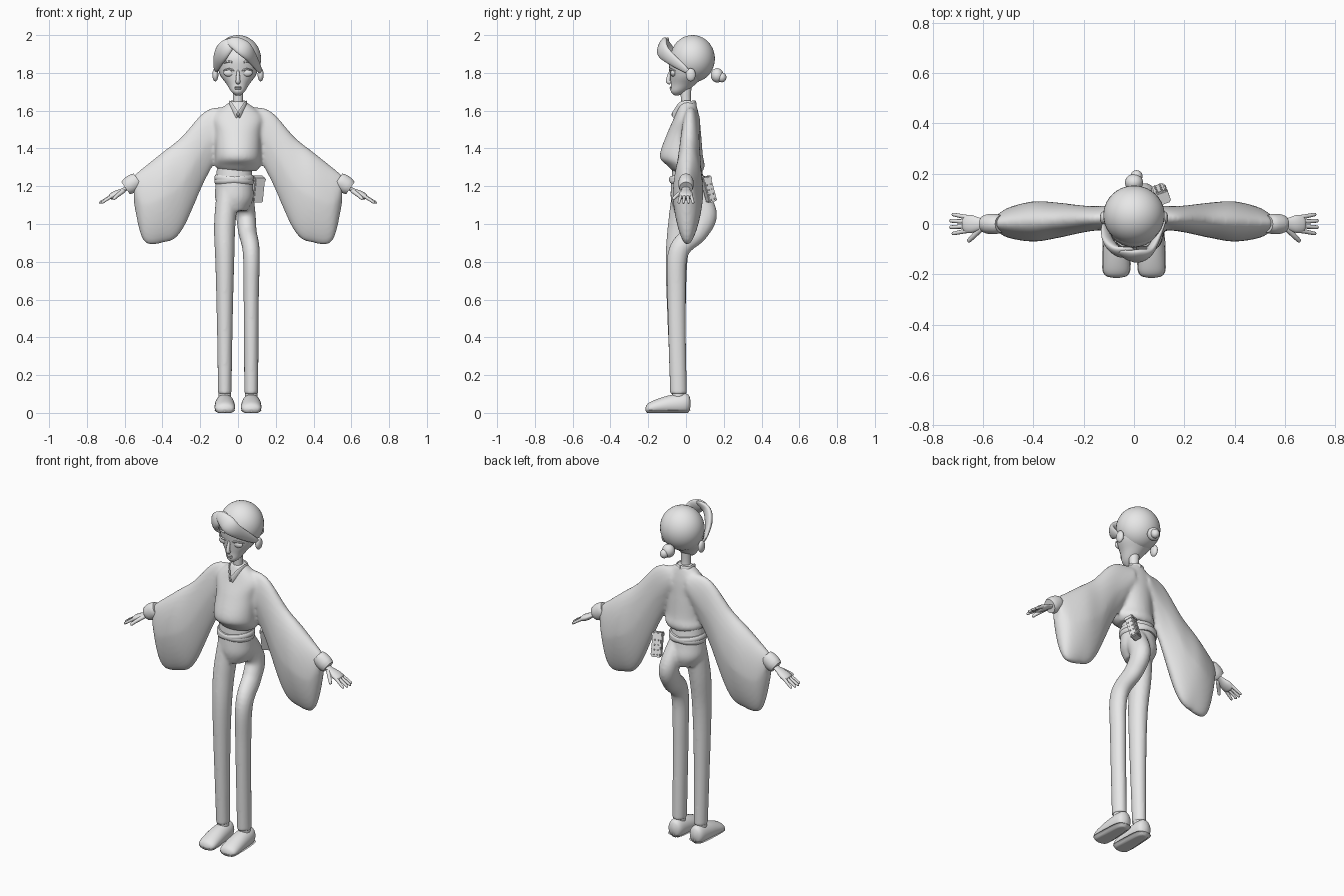
import bpy, bmesh, math
from mathutils import Vector, Matrix

if "Cube" in bpy.data.objects:
    bpy.data.objects.remove(bpy.data.objects["Cube"], do_unlink=True)

grey = bpy.data.materials.new("clay_grey")
grey.use_nodes = True
clay = (0.8, 0.8, 0.8, 1)
grey.diffuse_color = clay
grey.node_tree.nodes["Principled BSDF"].inputs["Base Color"].default_value = clay

X, Y, Z = Vector((1, 0, 0)), Vector((0, 1, 0)), Vector((0, 0, 1))


def spline(points, steps):
    """Sample a smooth curve through tuples of any length at even steps."""
    last = len(points) - 1
    samples = []
    for step in range(steps + 1):
        place = step / steps * last
        i = min(int(place), last - 1)
        t = place - i
        near = [points[max(0, min(last, i + j))] for j in (-1, 0, 1, 2)]
        samples.append(tuple(
            b + t * (c - a + t * (2 * a - 5 * b + 4 * c - d + t * (3 * b - a - 3 * c + d))) / 2
            for a, b, c, d in zip(*near)))
    return samples


def loft(bm, path, widths, heights, up=Z, axis=None, leaf=None, pinch=0, sides=28, steps=24):
    """Skin ellipses along a path; leaf rounds off the ends, pinch narrows the underside."""
    centres = [Vector(p) for p in spline(path, steps)]
    radii = spline(list(zip(widths, heights)), steps)
    rings = []
    for i, (centre, (width, height)) in enumerate(zip(centres, radii)):
        tangent = axis or (centres[min(i + 1, steps)] - centres[max(i - 1, 0)]).normalized()
        side = tangent.cross(up).normalized()
        rise = side.cross(tangent)
        if leaf:
            ends = max(0.02, 1 - abs(2 * i / steps - 1) ** leaf) ** 0.5
            width, height = width * ends, height * ends
        ring = []
        for j in range(sides):
            angle = math.tau * j / sides
            across, along = math.cos(angle), math.sin(angle)
            narrow = 1 - pinch * max(0, -along)
            offset = side * across * width * narrow + rise * along * height
            ring.append(bm.verts.new(centre + offset))
        rings.append(ring)
    for lower, upper in zip(rings, rings[1:]):
        for j in range(sides):
            k = (j + 1) % sides
            bm.faces.new((lower[j], lower[k], upper[k], upper[j]))
    bm.faces.new(rings[0])
    bm.faces.new(rings[-1])


def tube(bm, path, widths, flat=1, **options):
    """Loft whose height is a fixed share of its width."""
    loft(bm, path, widths, [w * flat for w in widths], **options)


def body(bm, rows, centre=0):
    """Upright loft; each row is height, half width, front y, back y."""
    loft(bm, [(centre, (front + back) / 2, z) for z, width, front, back in rows],
         [width for z, width, front, back in rows],
         [(back - front) / 2 for z, width, front, back in rows], up=Y, axis=Z)


def placed(centre, size):
    return Matrix.Translation(centre) @ Matrix.Diagonal((*size, 1))


def ball(bm, centre, radii, segments=24):
    bmesh.ops.create_uvsphere(bm, u_segments=segments, v_segments=segments // 2,
                              radius=1, matrix=placed(centre, radii))


def box(bm, centre, size):
    bmesh.ops.create_cube(bm, size=1, matrix=placed(centre, size))


def finish(bm, name, voxel=None):
    """Turn the mesh into a smooth object, blending its parts if a voxel size is given."""
    bmesh.ops.recalc_face_normals(bm, faces=bm.faces)
    for face in bm.faces:
        face.smooth = True
    mesh = bpy.data.meshes.new(name)
    bm.to_mesh(mesh)
    bm.free()
    mesh.materials.append(grey)
    mesh.set_sharp_from_angle(angle=math.radians(50))
    part = bpy.data.objects.new(name, mesh)
    bpy.context.scene.collection.objects.link(part)
    if voxel:
        blend = part.modifiers.new("blend", 'REMESH')
        blend.mode = 'VOXEL'
        blend.voxel_size = voxel
        blend.use_smooth_shade = True
        soften = part.modifiers.new("soften", 'SMOOTH')
        soften.iterations = 6


def pair(bm, name):
    """Make the left part and its mirror image."""
    finish(bm.copy(), name + "_left")
    bm.transform(Matrix.Diagonal((-1, 1, 1, 1)))
    finish(bm, name + "_right")


# Blouse with wide hanging sleeves
bm = bmesh.new()
body(bm, [(1.28, .1, -.07, .09), (1.31, .12, -.1, .1), (1.36, .12, -.14, .09),
          (1.48, .12, -.1, .08), (1.57, .13, -.06, .07), (1.65, .04, -.03, .05)])
sleeve = [(.05, 1.62, 1.45, .05), (.17, 1.6, 1.24, .05), (.3, 1.46, .96, .07),
          (.4, 1.38, .9, .08), (.5, 1.3, .91, .06), (.55, 1.26, 1.1, .03)]
for s in (1, -1):
    loft(bm, [(s * x, .03 - x / 20, (top + low) / 2) for x, top, low, depth in sleeve],
         [depth for x, top, low, depth in sleeve],
         [(top - low) / 2 for x, top, low, depth in sleeve], axis=X, pinch=.25, sides=40, steps=32)
finish(bm, "blouse", .01)

# Collar flaps meeting in a V
bm = bmesh.new()
tube(bm, [(0, .05, 1.63), (.04, .03, 1.63), (.04, -.02, 1.63), (.02, -.05, 1.6), (0, -.07, 1.57)],
     [.006, .004], flat=4, sides=12)
pair(bm, "collar")

# Trousers: one straight leg, one bent back at the hip
bm = bmesh.new()
body(bm, [(1.32, .09, -.07, .08), (1.2, .1, -.08, .1), (1.13, .1, -.08, .11), (1.07, .07, -.06, .09)],
     centre=-.02)
tube(bm, [(-.05, 0, 1.2), (-.07, -.03, 1), (-.07, -.05, .8), (-.07, -.05, .5), (-.07, -.04, .1)],
     [.06, .055, .045, .036], flat=1.15, up=Y)
tube(bm, [(.02, .02, 1.2), (.04, .1, 1.06), (.05, .06, .96), (.07, -.04, .85), (.07, -.05, .6), (.07, -.04, .1)],
     [.055, .047, .037], flat=1.2, up=Y, steps=40)
finish(bm, "trousers", .008)

# Two crossed belt bands
for name, tilt in (("belt_upper", .12), ("belt_lower", -.1)):
    bm = bmesh.new()
    tube(bm, [(0, 0, -.015), (0, 0, .015)], [.1, .105, .105, .1], flat=.95, up=Y, axis=Z, sides=40, steps=6)
    bm.transform(Matrix.Translation((-.02, .01, 1.235)) @ Matrix.Rotation(tilt, 4, 'Y'))
    finish(bm, name)

# Hip pouch with lid and studs
bm = bmesh.new()
box(bm, (0, 0, 0), (.055, .045, .13))
box(bm, (0, 0, .06), (.062, .052, .025))
bmesh.ops.bevel(bm, geom=bm.edges[:], offset=.005, segments=2, affect='EDGES')
for row in range(4):
    for u in (-.01, .01):
        z = .03 - row * .027
        ball(bm, (.028, u, z), (.004, .004, .004), segments=8)
        ball(bm, (u, .023, z), (.004, .004, .004), segments=8)
bm.transform(Matrix.Translation((.105, .12, 1.18)) @ Matrix.Rotation(.35, 4, 'Z') @ Matrix.Rotation(.28, 4, 'X'))
finish(bm, "pouch")

# Shoes: rounded upper on a flat sole
for name, low, high, grow in (("shoe", .01, 1, 0), ("sole", 0, .015, .003)):
    bm = bmesh.new()
    loft(bm, [(.07, .025, .05), (.07, -.1, .04), (.07, -.215, .02)],
         [w + grow for w in (.045, .053, .055)], [.06, .05, .03], axis=Y, leaf=6)
    for vert in bm.verts:
        vert.co.z = min(max(vert.co.z, low), high)
    pair(bm, name)

# Ankles
bm = bmesh.new()
tube(bm, [(.07, -.04, .07), (.07, -.04, .14)], [.033, .033], up=Y)
pair(bm, "ankle")

# Cuffs and hands
bm = bmesh.new()
tube(bm, [(.53, 0, 1.235), (.595, 0, 1.19)], [.034, .04, .04, .034], flat=1.15)
pair(bm, "cuff")
bm = bmesh.new()
tube(bm, [(.57, 0, 1.2), (.68, 0, 1.14)], [.03, .022, .036, .034], flat=.5, leaf=10)
for finger in range(4):
    spread = finger - 1.5
    reach = .74 - abs(spread) / 100
    tube(bm, [(.65, spread * .016, 1.16), (reach, spread * .026, 1.11)], [.01, .007],
         leaf=10, sides=10, steps=12)
tube(bm, [(.6, -.01, 1.18), (.64, -.05, 1.15), (.66, -.07, 1.13)], [.012, .008], leaf=10, sides=10, steps=12)
pair(bm, "hand")

# Ears, eyes, lids and brows
bm = bmesh.new()
ball(bm, (.12, .025, 1.79), (.016, .026, .035))
pair(bm, "ear")
bm = bmesh.new()
ball(bm, (.047, -.067, 1.8), (.03, .015, .02))
pair(bm, "eye")
for name, z in (("eyelid", 1.81), ("brow", 1.85)):
    bm = bmesh.new()
    tube(bm, [(.015, -.08, z), (.047, -.085, z + .01), (.08, -.055, z)], [.005, .005], leaf=2, sides=10)
    pair(bm, name)

# Head, neck, nose and lips
bm = bmesh.new()
body(bm, [(1.68, .01, -.06, -.04), (1.7, .035, -.08, 0), (1.74, .06, -.08, .05), (1.8, .1, -.085, .11),
          (1.89, .11, -.09, .14), (1.96, .06, -.03, .09)])
finish(bm, "head")
bm = bmesh.new()
tube(bm, [(0, .01, 1.58), (0, 0, 1.65), (0, 0, 1.74)], [.035, .027, .03], up=Y)
finish(bm, "neck")
bm = bmesh.new()
tube(bm, [(0, -.08, 1.82), (0, -.095, 1.76), (0, -.08, 1.75)], [.006, .012, .012], up=Y, leaf=6, sides=14)
finish(bm, "nose")
bm = bmesh.new()
for z in (1.716, 1.724):
    ball(bm, (0, -.08, z), (.018, .007, .005), segments=16)
finish(bm, "lips")

# Hair: skull cap, swept fringe locks and bun
bm = bmesh.new()
ball(bm, (0, .035, 1.875), (.122, .118, .125), segments=40)
finish(bm, "hair_cap")
locks = {"fringe_left": [(-.06, -.11, 1.97), (0, -.125, 1.95), (.06, -.11, 1.9), (.125, .02, 1.8)],
         "fringe_right": [(0, -.1, 1.98), (-.06, -.11, 1.94), (-.1, -.07, 1.88), (-.12, 0, 1.81)]}
for name, path in locks.items():
    bm = bmesh.new()
    tube(bm, path, [.035, .045, .03], flat=.45, up=Vector((path[-1][0] * 4, -1, .25)), leaf=2)
    finish(bm, name)
bm = bmesh.new()
ball(bm, (0, .165, 1.787), (.036, .034, .038))
ball(bm, (.01, .19, 1.776), (.024, .024, .026))
finish(bm, "hair_bun")
